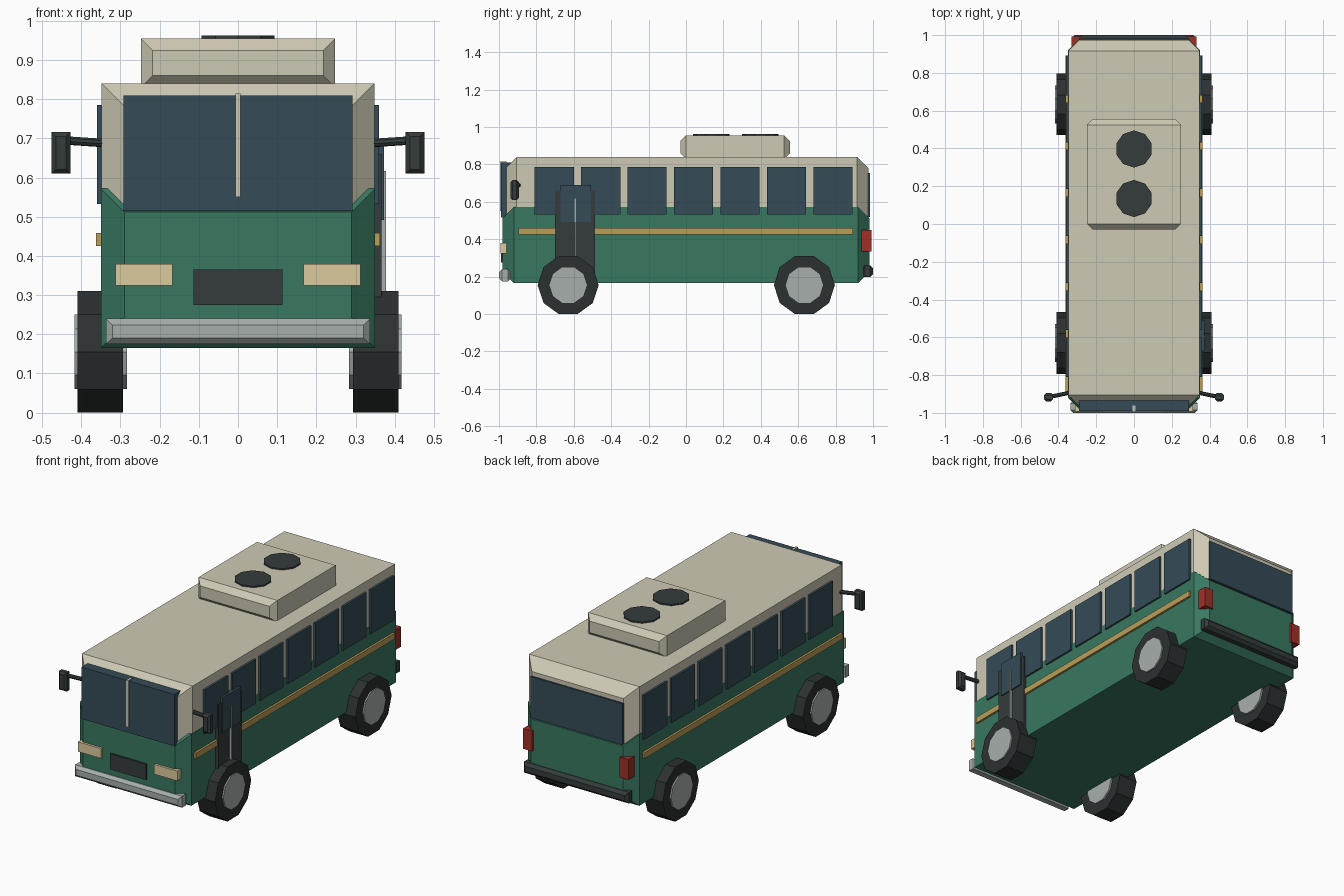
import bpy, bmesh, math
from mathutils import Vector

if "Cube" in bpy.data.objects:
    bpy.data.objects.remove(bpy.data.objects["Cube"])


def material(name, rgb):
    m = bpy.data.materials.new(name)
    m.diffuse_color = (*rgb, 1)
    m.use_nodes = True
    m.node_tree.nodes["Principled BSDF"].inputs["Base Color"].default_value = m.diffuse_color
    return m


GREEN = material("green_paint", (0.04, 0.19, 0.12))
CREAM = material("cream_paint", (0.62, 0.59, 0.46))
GLASS = material("dark_glass", (0.035, 0.07, 0.095))
GOLD = material("gold_stripe", (0.5, 0.34, 0.1))
LAMP = material("headlamp", (0.72, 0.6, 0.34))
RED = material("red_lamp", (0.35, 0.03, 0.02))
DARK = material("dark_trim", (0.035, 0.045, 0.045))
RUBBER = material("rubber", (0.025, 0.03, 0.03))
METAL = material("metal", (0.38, 0.43, 0.41))


def finish(name, bm, mat):
    bmesh.ops.recalc_face_normals(bm, faces=bm.faces)
    me = bpy.data.meshes.new(name)
    bm.to_mesh(me)
    bm.free()
    me.materials.append(mat)
    ob = bpy.data.objects.new(name, me)
    bpy.context.collection.objects.link(ob)
    return ob


def box(name, x, y, z, mat, c=0.0):
    """Box from (min, max) ranges; c chamfers the edges of both y ends."""
    bm = bmesh.new()
    stations = [(y[0], 0), (y[1], 0)]
    if c:
        stations = [(y[0], c), (y[0] + c, 0), (y[1] - c, 0), (y[1], c)]
    rings = []
    for yy, i in stations:
        rings.append([bm.verts.new(p) for p in (
            (x[0] + i, yy, z[0] + i), (x[1] - i, yy, z[0] + i),
            (x[1] - i, yy, z[1] - i), (x[0] + i, yy, z[1] - i))])
    for a, b in zip(rings, rings[1:]):
        for k in range(4):
            n = (k + 1) % 4
            bm.faces.new((a[k], a[n], b[n], b[k]))
    bm.faces.new(rings[0])
    bm.faces.new(rings[-1])
    return finish(name, bm, mat)


def side_box(name, s, x, y, z, mat, c=0.0):
    """Box on the right (s=1) or left (s=-1) side."""
    return box(name, sorted((s * x[0], s * x[1])), y, z, mat, c)


def rod(name, a, b, r, sides, mat):
    """Flat-shaded prism between two points."""
    a, b = Vector(a), Vector(b)
    bm = bmesh.new()
    bmesh.ops.create_cone(bm, cap_ends=True, segments=sides, radius1=r,
                          radius2=r, depth=(b - a).length)
    ob = finish(name, bm, mat)
    ob.location = (a + b) / 2
    ob.rotation_mode = 'QUATERNION'
    ob.rotation_quaternion = Vector((0, 0, 1)).rotation_difference(b - a)
    return ob


def wheel_part(name, x0, x1, y, z, r, mat):
    """Ten-sided disc around the x axis with flat top and bottom."""
    bm = bmesh.new()
    rings = [[bm.verts.new((x, y + r * math.cos(k * math.pi / 5),
                            z + r * math.sin(k * math.pi / 5)))
              for k in range(10)] for x in (x0, x1)]
    for k in range(10):
        n = (k + 1) % 10
        bm.faces.new((rings[0][k], rings[0][n], rings[1][n], rings[1][k]))
    for ring in rings:
        bm.faces.new(ring)
    return finish(name, bm, mat)


# Body shell
box("lower_body", (-0.35, 0.35), (-0.98, 0.98), (0.165, 0.572), GREEN, 0.06)
box("upper_body", (-0.348, 0.348), (-0.965, 0.975), (0.47, 0.84), CREAM, 0.06)

# Front and rear glass
box("windshield", (-0.292, 0.292), (-0.99, -0.93), (0.515, 0.81), GLASS)
box("windshield_divider", (-0.007, 0.007), (-0.995, -0.96), (0.55, 0.815), CREAM)
box("rear_window", (-0.29, 0.29), (0.95, 0.985), (0.52, 0.755), GLASS)

# Front grille and bumpers
box("grille", (-0.113, 0.113), (-0.99, -0.96), (0.275, 0.365), DARK)
box("front_bumper", (-0.337, 0.337), (-1.0, -0.935), (0.175, 0.24), METAL, 0.016)
box("rear_bumper", (-0.33, 0.33), (0.94, 1.0), (0.197, 0.26), DARK, 0.016)

# Roof unit with two fans
box("roof_unit", (-0.248, 0.248), (-0.03, 0.555), (0.83, 0.955), CREAM, 0.03)
for y in (0.135, 0.397):
    fan = rod("roof_fan", (0, y, 0.945), (0, y, 0.963), 0.098, 10, DARK)

# Parts repeated on both sides
for s in (1, -1):
    for i in range(7):
        y = -0.705 + 0.2485 * i
        side_box("side_window", s, (0.33, 0.36), (y - 0.105, y + 0.105),
                 (0.533, 0.785), GLASS)
    side_box("side_stripe", s, (0.34, 0.362), (-0.895, 0.893), (0.425, 0.459), GOLD)
    side_box("headlight", s, (0.167, 0.313), (-0.993, -0.96), (0.324, 0.38), LAMP)
    side_box("tail_light", s, (0.275, 0.332), (0.93, 0.992), (0.335, 0.45), RED)
    for y in (-0.63, 0.633):
        wheel_part("tire", s * 0.293, s * 0.41, y, 0.155, 0.163, RUBBER)
        wheel_part("wheel_hub", s * 0.283, s * 0.418, y, 0.155, 0.1, METAL)
    rod("mirror_arm", (s * 0.34, -0.893, 0.688), (s * 0.445, -0.915, 0.695),
        0.011, 8, DARK)
    side_box("mirror", s, (0.428, 0.476), (-0.939, -0.894), (0.61, 0.716), DARK, 0.011)

# Entry door on the right side
box("entry_door", (0.33, 0.366), (-0.70, -0.487), (0.2, 0.66), DARK)
box("door_glass", (0.34, 0.373), (-0.672, -0.507), (0.492, 0.69), GLASS)
box("door_rail", (0.36, 0.378), (-0.597, -0.589), (0.28, 0.617), METAL)
